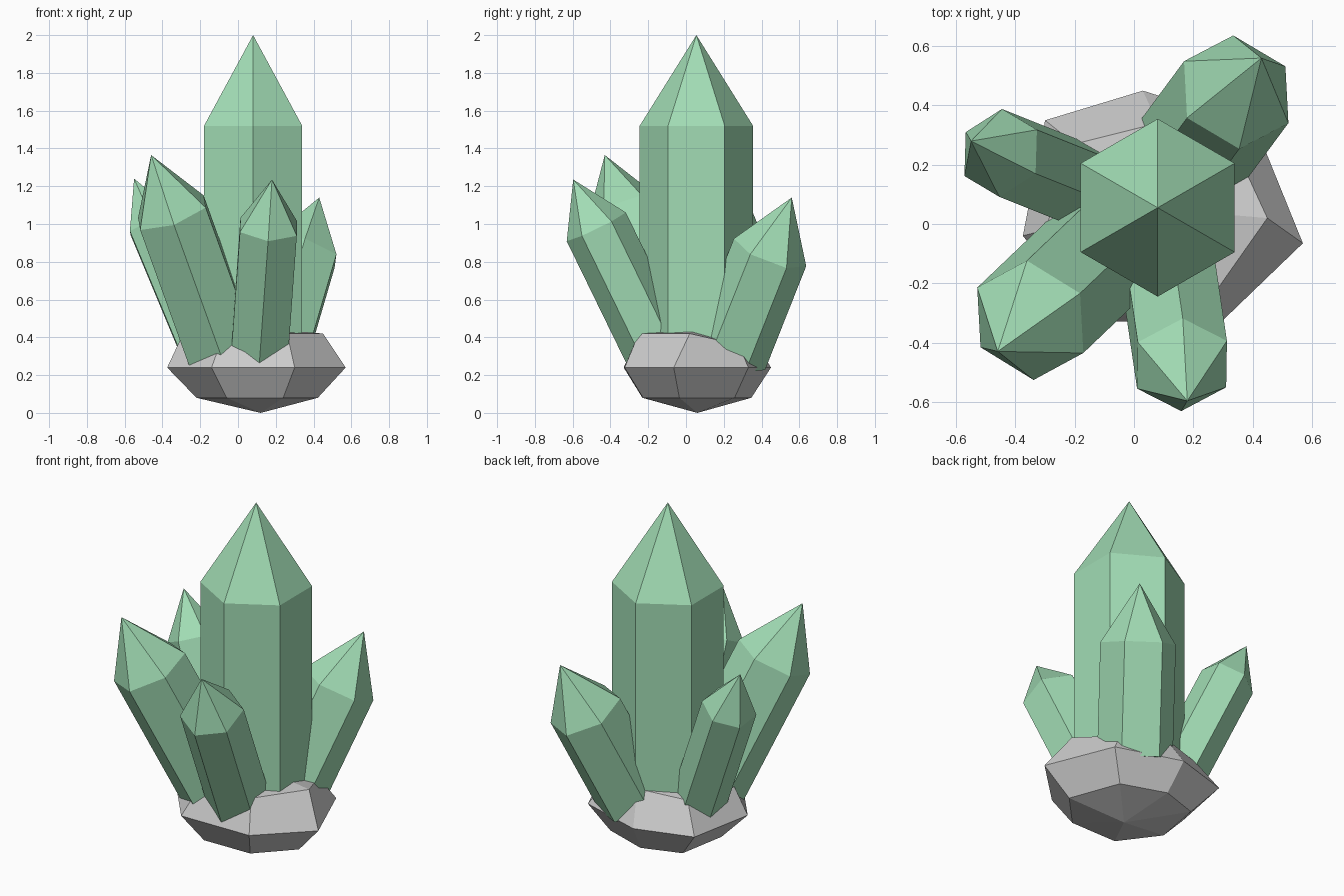
import bpy, bmesh, math
from mathutils import Vector

if "Cube" in bpy.data.objects:
    bpy.data.objects.remove(bpy.data.objects["Cube"])

green = bpy.data.materials.new("green_crystal")
green.diffuse_color = (0.36, 0.72, 0.46, 1)
green.use_nodes = True
green.node_tree.nodes["Principled BSDF"].inputs["Base Color"].default_value = green.diffuse_color


def finish(name, bm, mat=None):
    bmesh.ops.recalc_face_normals(bm, faces=bm.faces)
    mesh = bpy.data.meshes.new(name)
    bm.to_mesh(mesh)
    bm.free()
    if mat:
        mesh.materials.append(mat)
    obj = bpy.data.objects.new(name, mesh)
    bpy.context.collection.objects.link(obj)


def lofted(rings, bottom=None, top=None):
    """Skin stacked rings, each end closed with a point or a flat cap."""
    bm = bmesh.new()
    loops = [[bm.verts.new(p) for p in ring] for ring in rings]
    n = len(loops[0])
    for a, b in zip(loops, loops[1:]):
        for i in range(n):
            j = (i + 1) % n
            bm.faces.new((a[i], a[j], b[j], b[i]))
    for loop, point in ((loops[0], bottom), (loops[-1], top)):
        if point is None:
            bm.faces.new(loop)
        else:
            tip = bm.verts.new(point)
            for i in range(n):
                bm.faces.new((loop[i], loop[(i + 1) % n], tip))
    return bm


def crystal(name, shoulder, tip, radius, base_z=0.3):
    """Six-sided prism along the shoulder-tip axis, ending in a point."""
    shoulder, tip = Vector(shoulder), Vector(tip)
    axis = (tip - shoulder).normalized()
    turn = Vector((0, 0, 1)).rotation_difference(axis)
    base = shoulder + axis * ((base_z - shoulder.z) / axis.z)
    hexagon = [turn @ Vector((radius * math.sin(k * math.pi / 3),
                              radius * math.cos(k * math.pi / 3), 0)) for k in range(6)]
    rings = [[c + h for h in hexagon] for c in (base, shoulder)]
    finish(name, lofted(rings, top=tip), green)


# Crystals: shoulder centre, tip, radius
crystal("main_crystal", (0.08, 0.055, 1.52), (0.08, 0.055, 2.0), 0.30)
crystal("front_left_crystal", (-0.35, -0.325, 1.06), (-0.46, -0.43, 1.365), 0.212)
crystal("back_left_crystal", (-0.45, 0.24, 1.0), (-0.55, 0.28, 1.24), 0.15)
crystal("front_crystal", (0.162, -0.475, 0.985), (0.18, -0.597, 1.235), 0.174)
crystal("back_right_crystal", (0.345, 0.445, 0.85), (0.43, 0.56, 1.14), 0.205)

# Faceted rock base: seven-sided rings with pointed bottom and low crown
middle = [(0.57, -0.065, 0.24), (0.41, 0.33, 0.24), (0.03, 0.45, 0.24), (-0.30, 0.35, 0.24),
          (-0.375, -0.04, 0.24), (-0.14, -0.33, 0.24), (0.30, -0.325, 0.24)]
upper = [(0.45, 0.02, 0.42), (0.33, 0.28, 0.36), (0.08, 0.34, 0.42), (-0.20, 0.27, 0.40),
         (-0.30, -0.02, 0.40), (-0.09, -0.24, 0.38), (0.26, -0.25, 0.42)]
lower = [(0.11 + 0.68 * (x - 0.11), 0.05 + 0.74 * (y - 0.05), 0.08) for x, y, z in middle]
finish("rock_base", lofted([lower, middle, upper], (0.12, 0.06, 0.0), (0.10, 0.05, 0.45)))
